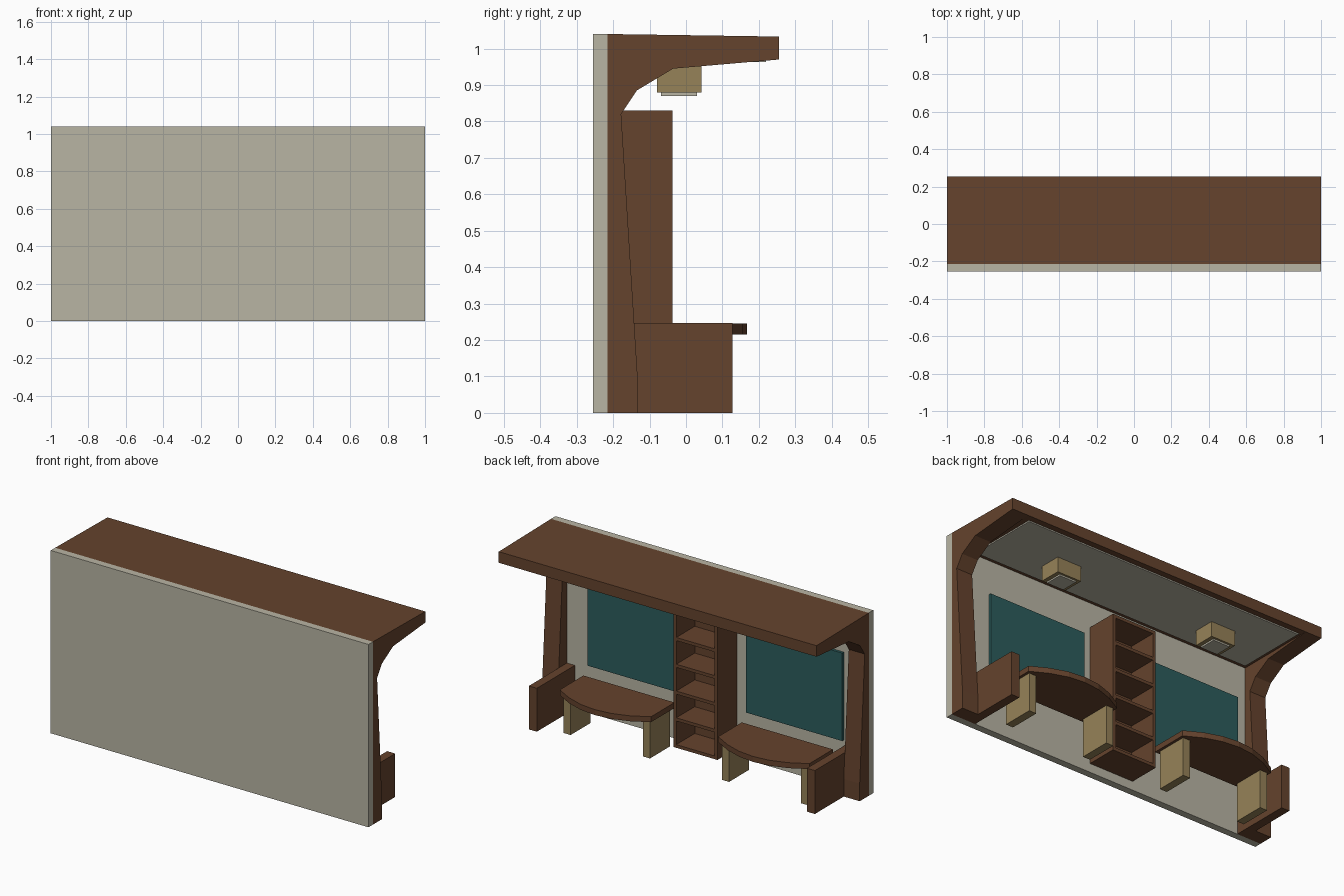
import bpy, bmesh, math

if "Cube" in bpy.data.objects:
    bpy.data.objects.remove(bpy.data.objects["Cube"])


def srgb(*c):
    lin = [(v / 255 / 12.92) if v < 10 else ((v / 255 + 0.055) / 1.055) ** 2.4 for v in c]
    return (*lin, 1)


def material(name, *c):
    m = bpy.data.materials.new(name)
    m.diffuse_color = srgb(*c)
    m.use_nodes = True
    m.node_tree.nodes["Principled BSDF"].inputs["Base Color"].default_value = m.diffuse_color
    return m


BROWN = material("brown wood", 101, 67, 45)
GREY = material("warm grey panel", 185, 181, 164)
KHAKI = material("khaki", 150, 130, 88)
TEAL = material("dark teal", 44, 92, 92)


def prism(name, pts, axis, a, b, mat):
    """Extrude a flat outline along x (points are y, z) or z (points are x, y)."""
    bm = bmesh.new()
    place = (lambda p, t: (t, p[0], p[1])) if axis == "x" else (lambda p, t: (p[0], p[1], t))
    lo = [bm.verts.new(place(p, a)) for p in pts]
    hi = [bm.verts.new(place(p, b)) for p in pts]
    bm.faces.new(lo)
    bm.faces.new(hi)
    n = len(pts)
    for i in range(n):
        j = (i + 1) % n
        bm.faces.new((lo[i], lo[j], hi[j], hi[i]))
    bmesh.ops.recalc_face_normals(bm, faces=bm.faces)
    me = bpy.data.meshes.new(name)
    bm.to_mesh(me)
    bm.free()
    me.materials.append(mat)
    ob = bpy.data.objects.new(name, me)
    bpy.context.collection.objects.link(ob)
    return ob


def box(name, x, y, z, mat):
    pts = [(x[0], y[0]), (x[1], y[0]), (x[1], y[1]), (x[0], y[1])]
    return prism(name, pts, "z", z[0], z[1], mat)


# Rear wall slab
WALL = -0.215
box("wall_panel", (-1, 1), (-0.255, WALL), (0, 1.04), GREY)

# Curved end frames, flowing from pillar into canopy bracket
frame = [(WALL, 0), (-0.133, 0), (-0.133, 0.1), (-0.178, 0.82), (-0.135, 0.885),
         (-0.035, 0.945), (0.255, 0.97), (0.255, 1.033), (WALL, 1.04)]
for side in (-1, 1):
    prism("end_frame", frame, "x", side * 0.9, side * 1.0, BROWN)
    # Low end partition standing inside each frame
    box("end_partition", sorted((side * 0.85, side * 0.9)), (WALL, 0.127), (0, 0.247), BROWN)

# Canopy between the frames and its ceiling plate
canopy = [(WALL, 0.97), (0.255, 0.97), (0.255, 1.033), (WALL, 1.04)]
prism("canopy", canopy, "x", -0.9, 0.9, BROWN)
box("ceiling_plate", (-0.88, 0.865), (-0.19, 0.22), (0.963, 0.972), GREY)

# Open bookcase in the middle
X0, X1, Z0, Z1, FRONT, T = -0.172, 0.105, 0.05, 0.83, -0.037, 0.018
box("bookcase_side", (X0, X0 + T), (WALL, FRONT), (Z0, Z1), BROWN)
box("bookcase_side", (X1 - T, X1), (WALL, FRONT), (Z0, Z1), BROWN)
box("bookcase_back", (X0 + T, X1 - T), (WALL, WALL + 0.012), (Z0, Z1), BROWN)
for i in range(6):
    z = Z0 + i * (Z1 - Z0 - T) / 5
    box("bookcase_shelf", (X0 + T, X1 - T), (WALL + 0.012, FRONT), (z, z + T), BROWN)

# Two matching bays: wall screen, desk with bowed front, legs, ceiling lamp
for cx in (0.457, -0.54):
    box("wall_screen", (cx - 0.303, cx + 0.303), (WALL, WALL + 0.015), (0.275, 0.775), TEAL)

    half, steps = 0.287, 6
    bow = []
    for i in range(steps + 1):
        t = 1 - 2 * i / steps
        bow.append((cx + t * half, 0.072 + 0.095 * (1 - t * t)))
    top = [(cx - half, -0.14), (cx + half, -0.14)] + bow
    prism("desk_top", top, "z", 0.215, 0.246, BROWN)

    for s in (-1, 1):
        box("desk_leg", sorted((cx + s * 0.227, cx + s * 0.272)), (-0.12, 0.06), (0, 0.215), KHAKI)

    lx = cx - 0.003
    box("lamp_housing", (lx - 0.075, lx + 0.075), (-0.08, 0.042), (0.879, 0.964), KHAKI)
    box("lamp_lens", (lx - 0.052, lx + 0.052), (-0.068, 0.03), (0.87, 0.879), GREY)
